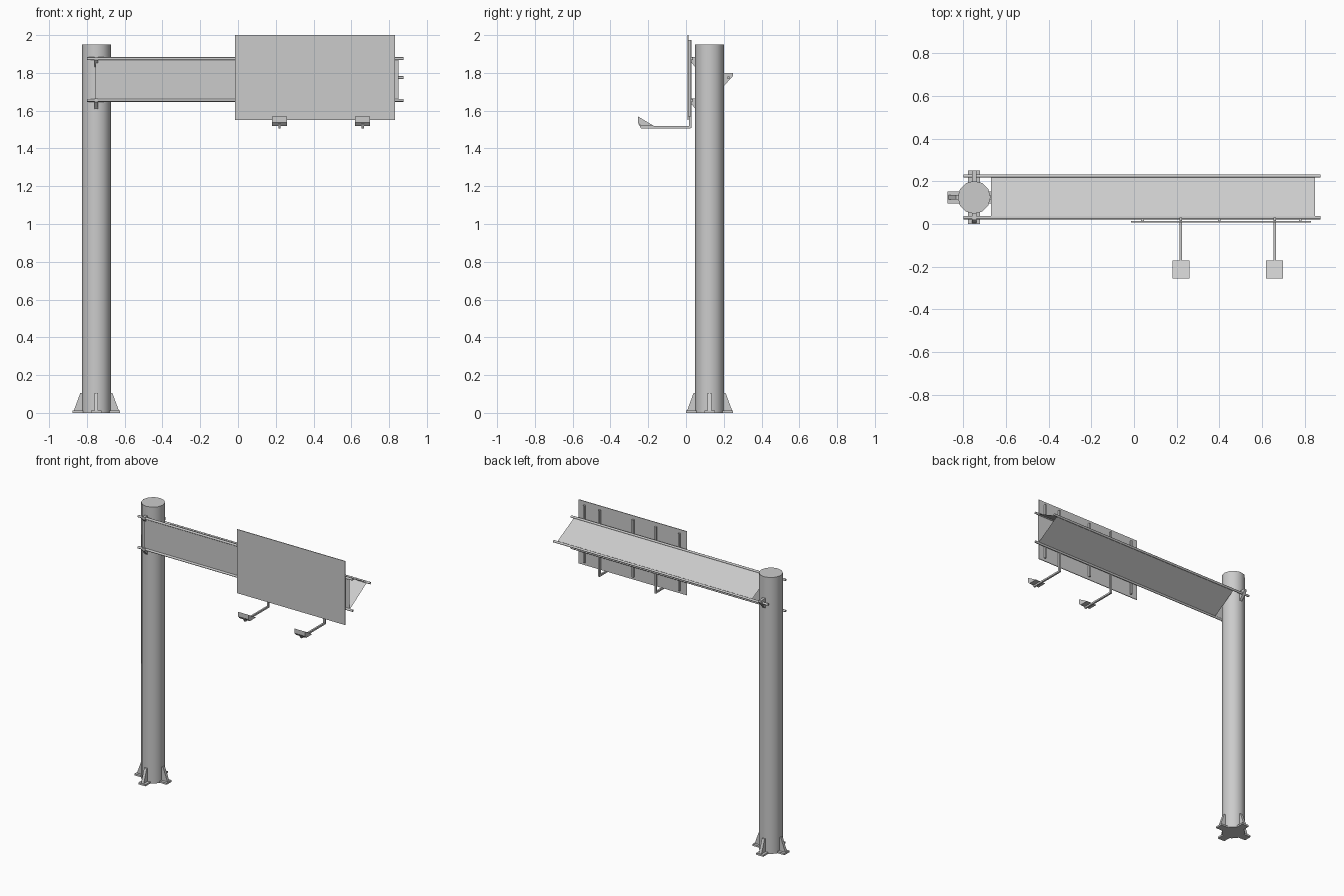
import bpy, bmesh, math
from mathutils import Vector, Matrix

cube = bpy.data.objects.get("Cube")
if cube:
    bpy.data.objects.remove(cube, do_unlink=True)

steel = bpy.data.materials.new("galvanised grey")
steel.use_nodes = True
GREY = (0.6, 0.6, 0.6, 1)
steel.diffuse_color = GREY
steel.node_tree.nodes["Principled BSDF"].inputs["Base Color"].default_value = GREY

POLE_X, POLE_Y, POLE_R = -0.75, 0.125, 0.077


def finish(name, bm):
    mesh = bpy.data.meshes.new(name)
    bm.to_mesh(mesh)
    bm.free()
    mesh.materials.append(steel)
    obj = bpy.data.objects.new(name, mesh)
    bpy.context.collection.objects.link(obj)
    return obj


def box(name, lo, hi):
    lo, hi = Vector(lo), Vector(hi)
    bm = bmesh.new()
    bmesh.ops.create_cube(bm, size=1)
    bmesh.ops.scale(bm, vec=hi - lo, verts=bm.verts)
    bmesh.ops.translate(bm, vec=(lo + hi) / 2, verts=bm.verts)
    return finish(name, bm)


def rod(name, a, b, radius, sides):
    a, b = Vector(a), Vector(b)
    bm = bmesh.new()
    bmesh.ops.create_cone(bm, cap_ends=True, segments=sides, radius1=radius,
                          radius2=radius, depth=(b - a).length)
    turn = (b - a).to_track_quat('Z', 'Y').to_matrix().to_4x4()
    bmesh.ops.transform(bm, matrix=Matrix.Translation((a + b) / 2) @ turn, verts=bm.verts)
    obj = finish(name, bm)
    bpy.ops.object.select_all(action='DESELECT')
    obj.select_set(True)
    bpy.context.view_layer.objects.active = obj
    bpy.ops.object.shade_smooth_by_angle(angle=math.radians(50))
    return obj


def slab(name, profile, x, width):
    """Extrude a (y, z) profile along x, centred on x."""
    bm = bmesh.new()
    face = bm.faces.new([bm.verts.new((x - width / 2, y, z)) for y, z in profile])
    new = bmesh.ops.extrude_face_region(bm, geom=[face])["geom"]
    bmesh.ops.translate(bm, vec=(width, 0, 0),
                        verts=[v for v in new if isinstance(v, bmesh.types.BMVert)])
    bmesh.ops.recalc_face_normals(bm, faces=bm.faces)
    return finish(name, bm)


# Pole and crossed foot plates
rod("pole", (POLE_X, POLE_Y, 0), (POLE_X, POLE_Y, 1.95), POLE_R, 12)
box("foot_plate_across", (POLE_X - .125, POLE_Y - .028, 0), (POLE_X + .125, POLE_Y + .028, .012))
box("foot_plate_along", (POLE_X - .028, POLE_Y - .125, 0), (POLE_X + .028, POLE_Y + .125, .012))

# Four foot gussets around the pole
for i in range(4):
    gusset = slab("foot_gusset", [(.06, .01), (.12, .01), (.085, .105), (.06, .105)], 0, .02)
    gusset.location = (POLE_X, POLE_Y, 0)
    gusset.rotation_euler.z = i * math.pi / 2

# Triangular arm: three chords with a thin panel between each pair
chords = {"upper": (.03, 1.875), "lower": (.03, 1.655), "rear": (.225, 1.775)}
for label, (y, z) in chords.items():
    rod(label + "_chord", (-.80, y, z), (.875, y, z), .008, 8)

for name, a, b, start in (("front_panel", "lower", "upper", -.755),
                          ("top_panel", "upper", "rear", -.67),
                          ("bottom_panel", "rear", "lower", -.67)):
    bm = bmesh.new()
    corners = [(start, *chords[a]), (.85, *chords[a]), (.85, *chords[b]), (start, *chords[b])]
    bm.faces.new([bm.verts.new(c) for c in corners])
    finish(name, bm)

# Brackets joining the chords to the pole
slab("rear_bracket", [(.19, 1.8), (.25, 1.8), (.25, 1.785), (.2, 1.73), (.19, 1.73)], POLE_X, .02)
for label, z in (("upper", 1.885), ("lower", 1.665)):
    slab(label + "_bracket", [(.06, z), (.018, z), (.018, z - .018), (.05, z - .055),
                              (.06, z - .055)], POLE_X, .02)

# Sign board and its back posts
box("sign_board", (-.015, .008, 1.55), (.83, .013, 2.0))
for x in (.04, .40, .78):
    box("sign_post", (x - .006, .013, 1.57), (x + .006, .026, 1.975))

# Lamps on arms reaching forward under the sign
for x in (.22, .66):
    box("lamp_post", (x - .006, .016, 1.507), (x + .006, .03, 1.975))
    slab("lamp_arm", [(.03, 1.518), (.022, 1.506), (-.238, 1.506), (-.252, 1.53),
                      (-.245, 1.534), (-.232, 1.518)], x, .012)
    slab("lamp_head", [(-.255, 1.57), (-.255, 1.537), (-.24, 1.52), (-.172, 1.52)], x, .08)
